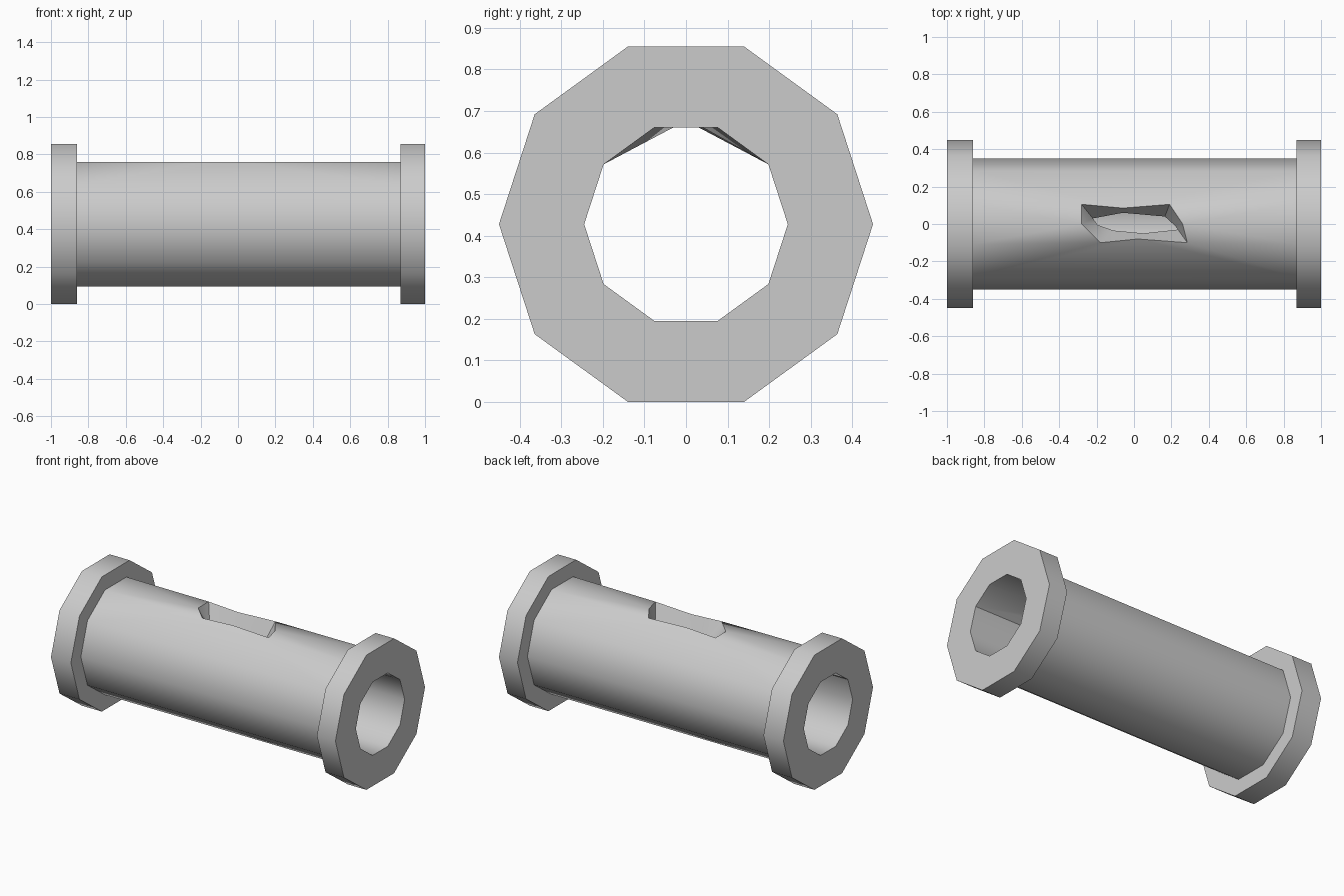
import bpy, bmesh, math

SIDES = 10
CENTRE_Z = 0.4275

if "Cube" in bpy.data.objects:
    bpy.data.objects.remove(bpy.data.objects["Cube"], do_unlink=True)

grey = bpy.data.materials.new("light grey")
grey.use_nodes = True
colour = (0.6, 0.6, 0.6, 1)
grey.diffuse_color = colour
grey.node_tree.nodes["Principled BSDF"].inputs["Base Color"].default_value = colour

bm = bmesh.new()


def ring(x, radius):
    """Ten-sided ring around the x axis, starting at +y."""
    steps = [2 * math.pi * k / SIDES for k in range(SIDES)]
    return [bm.verts.new((x, radius * math.cos(a), CENTRE_Z + radius * math.sin(a)))
            for a in steps]


def skin(first, second, skip=()):
    for k in range(SIDES):
        if k not in skip:
            n = (k + 1) % SIDES
            bm.faces.new((first[k], first[n], second[n], second[k]))


def fill_around_hole(left, right, outline, radius):
    """Cover the three upper strips, leaving an eight-point opening on top."""
    z = CENTRE_Z + radius * math.sin(math.radians(72))
    p = [bm.verts.new((x, y, z)) for x, y in outline]
    a, b = left[1:5], right[1:5]
    # long sides of the opening
    for end, mid, l, r in ((0, 1, 0, 2), (3, 5, 6, 4)):
        bm.faces.new((a[end], b[end], p[mid]))
        bm.faces.new((a[end], p[mid], p[l]))
        bm.faces.new((b[end], p[r], p[mid]))
    # short sides of the opening
    for e, back, mid, front in ((a, 0, 7, 6), (b, 2, 3, 4)):
        bm.faces.new((e[0], e[1], p[back]))
        bm.faces.new((e[1], p[mid], p[back]))
        bm.faces.new((e[1], e[2], p[mid]))
        bm.faces.new((e[2], p[front], p[mid]))
        bm.faces.new((e[2], e[3], p[front]))
    return p


# Profile: bore end, left flange, barrel, right flange, bore end
BORE, BARREL, FLANGE = 0.245, 0.35, 0.45
profile = [(-1, BORE), (-1, FLANGE), (-0.86, FLANGE), (-0.86, BARREL),
           (0.87, BARREL), (0.87, FLANGE), (1, FLANGE), (1, BORE)]
rings = [ring(x, r) for x, r in profile]
for i, current in enumerate(rings):
    following = rings[(i + 1) % len(rings)]
    skin(current, following, skip=(1, 2, 3) if i in (3, 7) else ())

# Ragged opening through the top wall
outer_edge = [(-0.28, 0.105), (-0.06, 0.085), (0.19, 0.105), (0.26, 0.0),
              (0.285, -0.10), (0.02, -0.08), (-0.18, -0.10), (-0.28, 0.0)]
inner_edge = [(-0.22, 0.03), (-0.06, 0.06), (0.165, 0.04), (0.22, -0.01),
              (0.235, -0.03), (0.05, -0.05), (-0.11, -0.035), (-0.195, -0.005)]
outer = fill_around_hole(rings[3], rings[4], outer_edge, BARREL)
inner = fill_around_hole(rings[0], rings[7], inner_edge, BORE)
for i in range(8):
    j = (i + 1) % 8
    bm.faces.new((outer[i], outer[j], inner[j], inner[i]))

bmesh.ops.recalc_face_normals(bm, faces=bm.faces)
mesh = bpy.data.meshes.new("flanged_pipe")
bm.to_mesh(mesh)
bm.free()
mesh.materials.append(grey)
pipe = bpy.data.objects.new("flanged_pipe", mesh)
bpy.context.collection.objects.link(pipe)

# Smooth round walls, sharp flange and opening edges
bpy.ops.object.select_all(action="DESELECT")
pipe.select_set(True)
bpy.context.view_layer.objects.active = pipe
bpy.ops.object.shade_smooth_by_angle(angle=math.radians(40))
